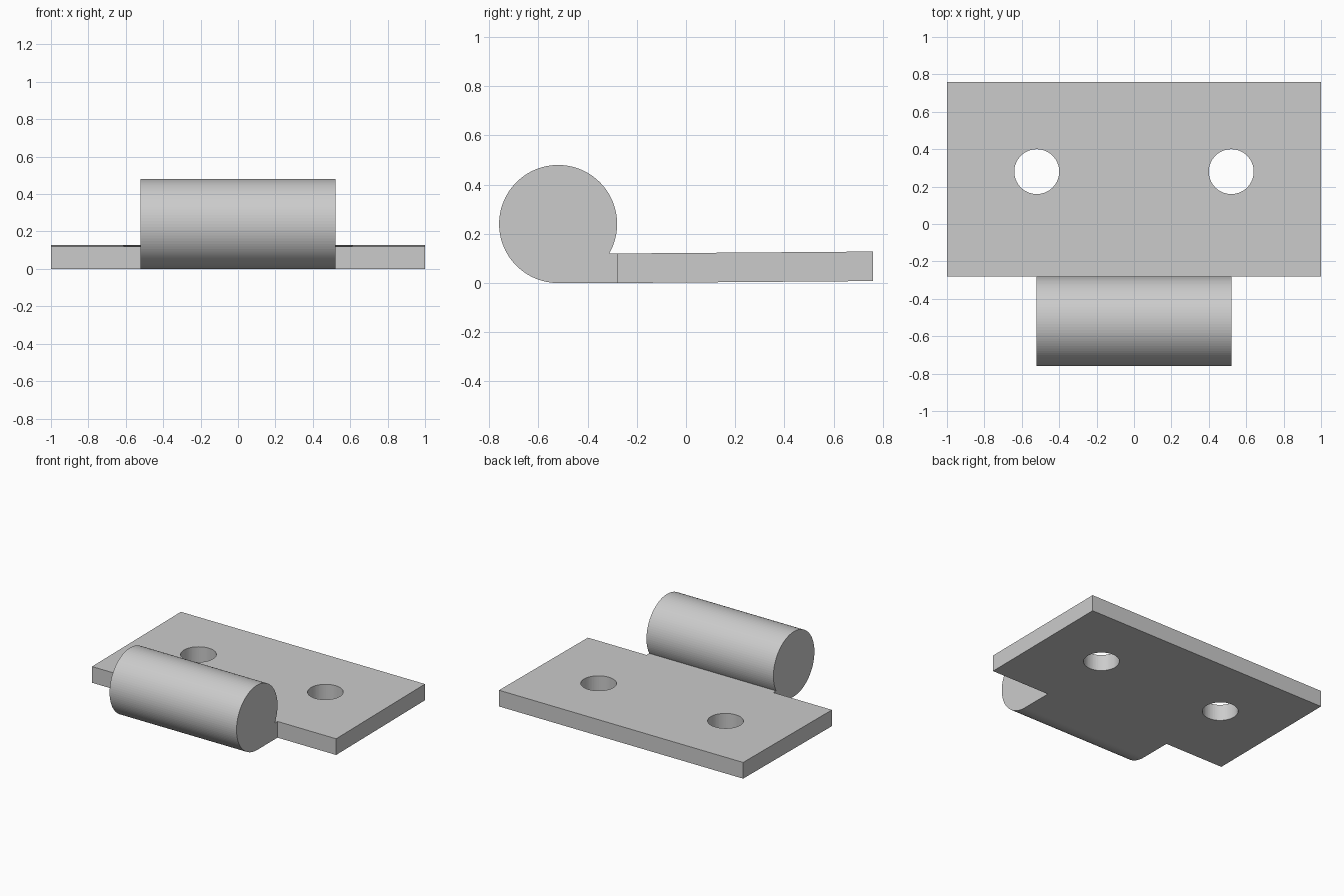
import bpy, bmesh
from math import cos, sin, radians

if "Cube" in bpy.data.objects:
    bpy.data.objects.remove(bpy.data.objects["Cube"])

RADIUS, HALF_BARREL, THICK = 0.24, 0.52, 0.12
BARREL_Y, SEAM_Y, BACK_Y = -0.52, -0.28, 0.76
RISE = 0.008  # slight upward lean of the plate

grey = bpy.data.materials.new("plain_grey")
grey.use_nodes = True
colour = (0.6, 0.6, 0.6, 1)
grey.diffuse_color = colour
grey.node_tree.nodes["Principled BSDF"].inputs["Base Color"].default_value = colour


def extrude_profile(name, points, half_width):
    """Extrude a closed (y, z) outline along x, centred on x = 0."""
    bm = bmesh.new()
    face = bm.faces.new([bm.verts.new((-half_width, y, z)) for y, z in points])
    result = bmesh.ops.extrude_face_region(bm, geom=[face])
    moved = [v for v in result["geom"] if isinstance(v, bmesh.types.BMVert)]
    bmesh.ops.translate(bm, verts=moved, vec=(2 * half_width, 0, 0))
    bmesh.ops.recalc_face_normals(bm, faces=bm.faces)
    mesh = bpy.data.meshes.new(name)
    bm.to_mesh(mesh)
    bm.free()
    mesh.materials.append(grey)
    obj = bpy.data.objects.new(name, mesh)
    bpy.context.collection.objects.link(obj)
    return obj


# Hinge barrel: round pin housing with a flat foot running into the plate
steps = 80
arc = [radians(-30 + 300 * i / steps) for i in range(steps + 1)]
outline = [(BARREL_Y + RADIUS * cos(a), RADIUS + RADIUS * sin(a)) for a in arc]
outline += [(SEAM_Y, 0), (SEAM_Y, THICK)]
extrude_profile("hinge_barrel", outline, HALF_BARREL)

# Mounting plate
plate = extrude_profile("mounting_plate", [
    (SEAM_Y, 0), (BACK_Y, RISE), (BACK_Y, THICK + RISE), (SEAM_Y, THICK)], 1)

# Screw holes through the plate
for side in (-1, 1):
    bpy.ops.mesh.primitive_cylinder_add(
        vertices=64, radius=0.12, depth=1, location=(side * HALF_BARREL, 0.28, 0))
    cutter = bpy.context.object
    cutter.name = "hole_cutter"
    cutter.hide_render = True
    cutter.data.materials.append(grey)
    cut = plate.modifiers.new("screw_hole", 'BOOLEAN')
    cut.operation, cut.solver, cut.object = 'DIFFERENCE', 'EXACT', cutter
    bpy.context.view_layer.objects.active = plate
    bpy.ops.object.modifier_apply(modifier=cut.name)
    bpy.data.objects.remove(cutter)
